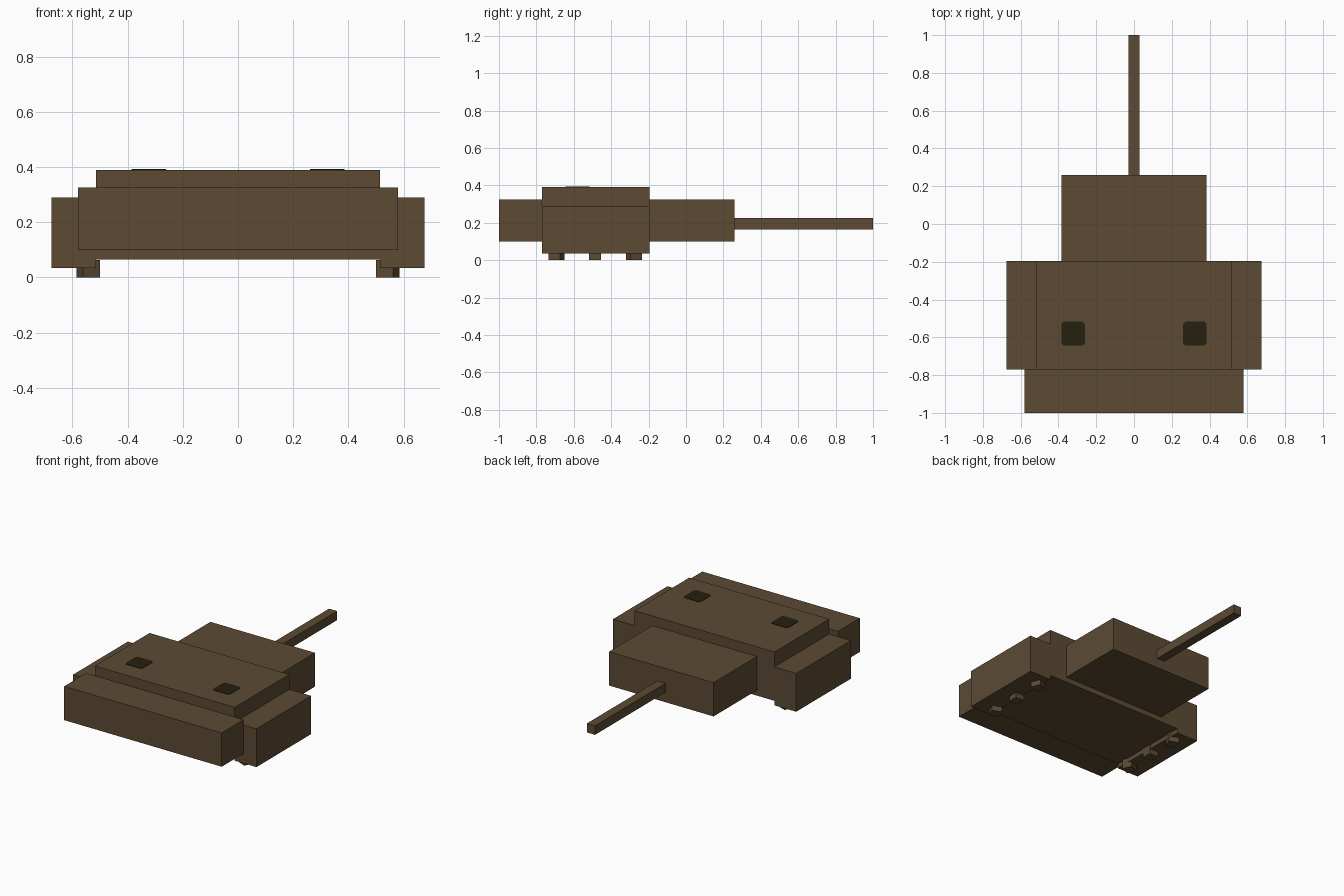
import bpy, bmesh
from math import radians
from mathutils import Matrix, Vector

old = bpy.data.objects.get("Cube")
if old:
    bpy.data.objects.remove(old, do_unlink=True)


def material(name, rgb):
    mat = bpy.data.materials.new(name)
    mat.use_nodes = True
    mat.diffuse_color = (*rgb, 1)
    mat.node_tree.nodes["Principled BSDF"].inputs["Base Color"].default_value = (*rgb, 1)
    return mat


SHELL = material("shell brown", (0.107, 0.069, 0.034))
EYE = material("eye dark olive", (0.018, 0.0144, 0.0045))


def box(name, low, high, mat=SHELL, turn=0, corner=0):
    """Box between two corners, turned about its own z, with optional cut upright edges."""
    low, high = Vector(low), Vector(high)
    bm = bmesh.new()
    bmesh.ops.create_cube(bm, size=1, matrix=Matrix.Diagonal((*(high - low), 1)))
    if corner:
        upright = [e for e in bm.edges
                   if abs(e.verts[0].co.x - e.verts[1].co.x) + abs(e.verts[0].co.y - e.verts[1].co.y) < 1e-5]
        bmesh.ops.bevel(bm, geom=upright, offset=corner, segments=1, affect='EDGES')
    mesh = bpy.data.meshes.new(name)
    bm.to_mesh(mesh)
    bm.free()
    mesh.materials.append(mat)
    obj = bpy.data.objects.new(name, mesh)
    obj.location = (low + high) / 2
    obj.rotation_euler.z = radians(turn)
    bpy.context.collection.objects.link(obj)
    return obj


# Central shell, front plate, abdomen and tail spine
FRONT, BACK = -0.77, -0.195
box("main_shell", (-0.515, FRONT, 0.065), (0.515, BACK, 0.39))
box("front_plate", (-0.58, -1, 0.10), (0.58, FRONT, 0.325))
box("abdomen", (-0.385, BACK, 0.10), (0.385, 0.26, 0.325))
box("tail_spine", (-0.03, 0.26, 0.165), (0.03, 1, 0.225))

# Paired parts: side shells, eyes and splayed legs
HALF = 0.0325
for side, s in (("left", 1), ("right", -1)):
    xs = sorted((s * 0.515, s * 0.675))
    box(side + "_side_shell", (xs[0], FRONT, 0.035), (xs[1], BACK, 0.29))
    xs = sorted((s * 0.26, s * 0.385))
    box(side + "_eye", (xs[0], -0.643, 0.388), (xs[1], -0.517, 0.393), EYE, corner=0.012)
    for label, y, turn in (("front", -0.692, -22.5), ("middle", -0.487, 0), ("rear", -0.278, 22.5)):
        x = s * 0.543
        box(f"{side}_{label}_leg", (x - HALF, y - HALF, 0), (x + HALF, y + HALF, 0.064), turn=s * turn)
